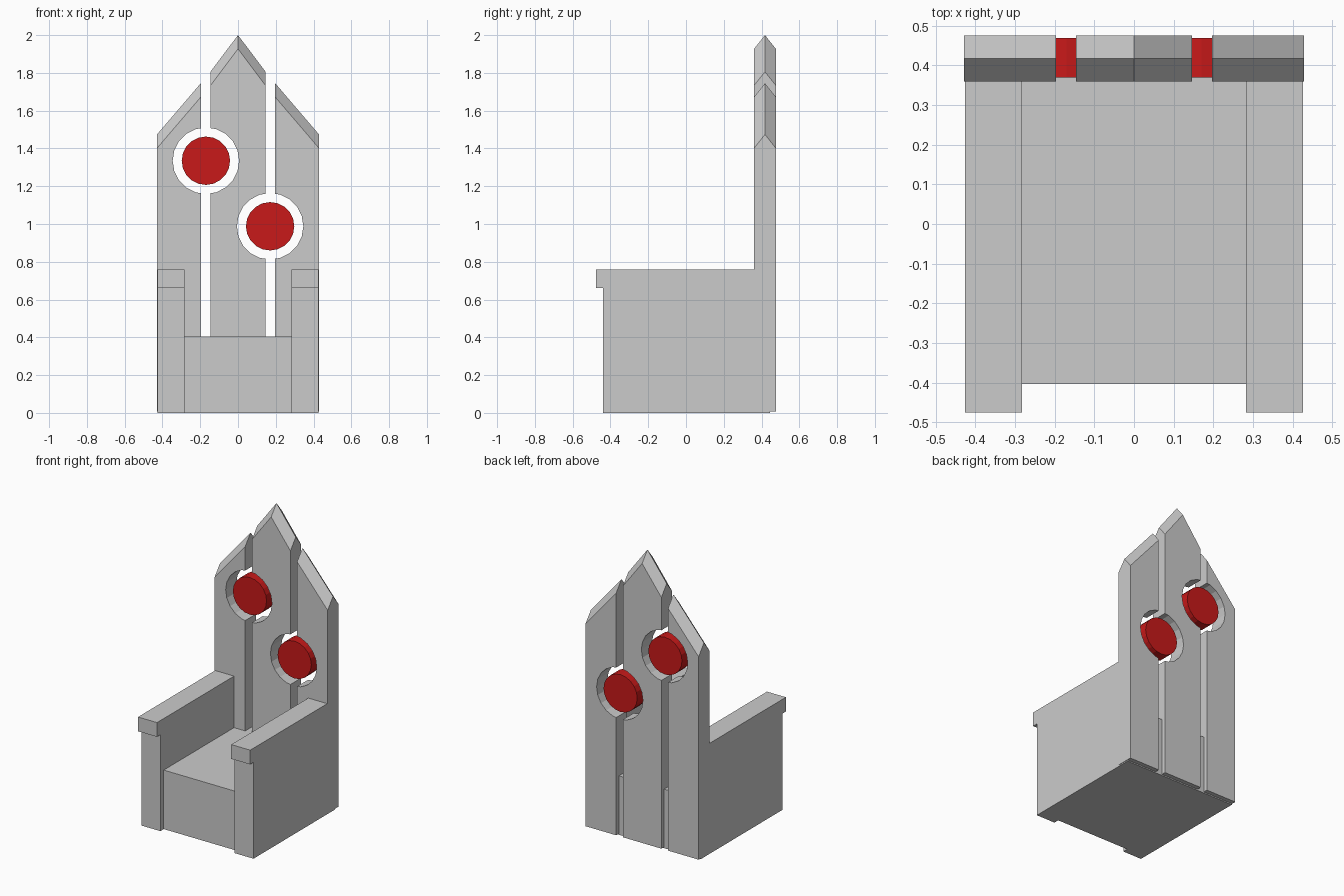
import bpy, bmesh, math

if "Cube" in bpy.data.objects:
    bpy.data.objects.remove(bpy.data.objects["Cube"])

SLAT_FRONT, SLAT_RIDGE, SLAT_BACK = 0.36, 0.418, 0.476
SLAT_BOTTOM, BEVEL_DROP = 0.008, 0.073


def mesh_object(name, layers):
    """Loft matching closed 3D outlines and cap both ends."""
    bm = bmesh.new()
    rings = [[bm.verts.new(p) for p in layer] for layer in layers]
    n = len(rings[0])
    for a, b in zip(rings, rings[1:]):
        for i in range(n):
            j = (i + 1) % n
            bm.faces.new((a[i], a[j], b[j], b[i]))
    bm.faces.new(rings[0])
    bm.faces.new(rings[-1])
    # the two halves of each straight side become one face
    bmesh.ops.dissolve_limit(bm, angle_limit=0.01, verts=bm.verts, edges=bm.edges)
    bmesh.ops.recalc_face_normals(bm, faces=bm.faces)
    mesh = bpy.data.meshes.new(name)
    bm.to_mesh(mesh)
    bm.free()
    obj = bpy.data.objects.new(name, mesh)
    bpy.context.collection.objects.link(obj)
    return obj


def slat(name, x0, x1, tops):
    """Upright board whose top edge rises to a ridge halfway through its depth."""
    layers = []
    for y, drop in ((SLAT_FRONT, BEVEL_DROP), (SLAT_RIDGE, 0), (SLAT_BACK, BEVEL_DROP)):
        layers.append([(x0, y, SLAT_BOTTOM), (x1, y, SLAT_BOTTOM)]
                      + [(x, y, z - drop) for x, z in tops])
    return mesh_object(name, layers)


def disc(name, x, z, radius, y0, y1):
    bpy.ops.mesh.primitive_cylinder_add(
        vertices=20, radius=radius, depth=y1 - y0,
        location=(x, (y0 + y1) / 2, z), rotation=(math.pi / 2, 0, 0))
    obj = bpy.context.object
    obj.name = name
    return obj


def cut(obj, cutter):
    mod = obj.modifiers.new("hole", 'BOOLEAN')
    mod.operation = 'DIFFERENCE'
    mod.solver = 'EXACT'
    mod.object = cutter
    bpy.context.view_layer.objects.active = obj
    bpy.ops.object.modifier_apply(modifier=mod.name)


# Seat block
mesh_object("seat", [[(x, -0.403, 0), (x, 0.446, 0), (x, 0.446, 0.405), (x, -0.403, 0.405)]
                     for x in (-0.282, 0.282)])

# Armrests: side profile with a small front overhang
arm_profile = [(-0.44, 0), (0.446, 0), (0.446, 0.759), (-0.476, 0.759),
               (-0.476, 0.661), (-0.44, 0.661)]
for side, s in (("left", -1), ("right", 1)):
    mesh_object(side + "_armrest", [[(s * x, y, z) for y, z in arm_profile]
                                    for x in (0.282, 0.426)])

# Backrest slats
centre = slat("centre_back_slat", -0.146, 0.146,
              [(0.146, 1.806), (0, 2.0), (-0.146, 1.806)])
outer = {s: slat(side + "_back_slat", s * 0.197, s * 0.429,
                 [(s * 0.429, 1.474), (s * 0.197, 1.745)])
         for side, s in (("left", -1), ("right", 1))}

# Red discs floating in round holes cut across neighbouring slats
red = bpy.data.materials.new("red")
red.diffuse_color = (0.58, 0.01, 0.01, 1)
red.use_nodes = True
red.node_tree.nodes["Principled BSDF"].inputs["Base Color"].default_value = red.diffuse_color
for side, s, z in (("left", -1, 1.335), ("right", 1, 0.988)):
    cutter = disc("hole_cutter", s * 0.17, z, 0.176, 0.2, 0.65)
    cut(centre, cutter)
    cut(outer[s], cutter)
    bpy.data.objects.remove(cutter)
    gem = disc(side + "_disc", s * 0.17, z, 0.128, 0.37, 0.469)
    gem.data.materials.append(red)
